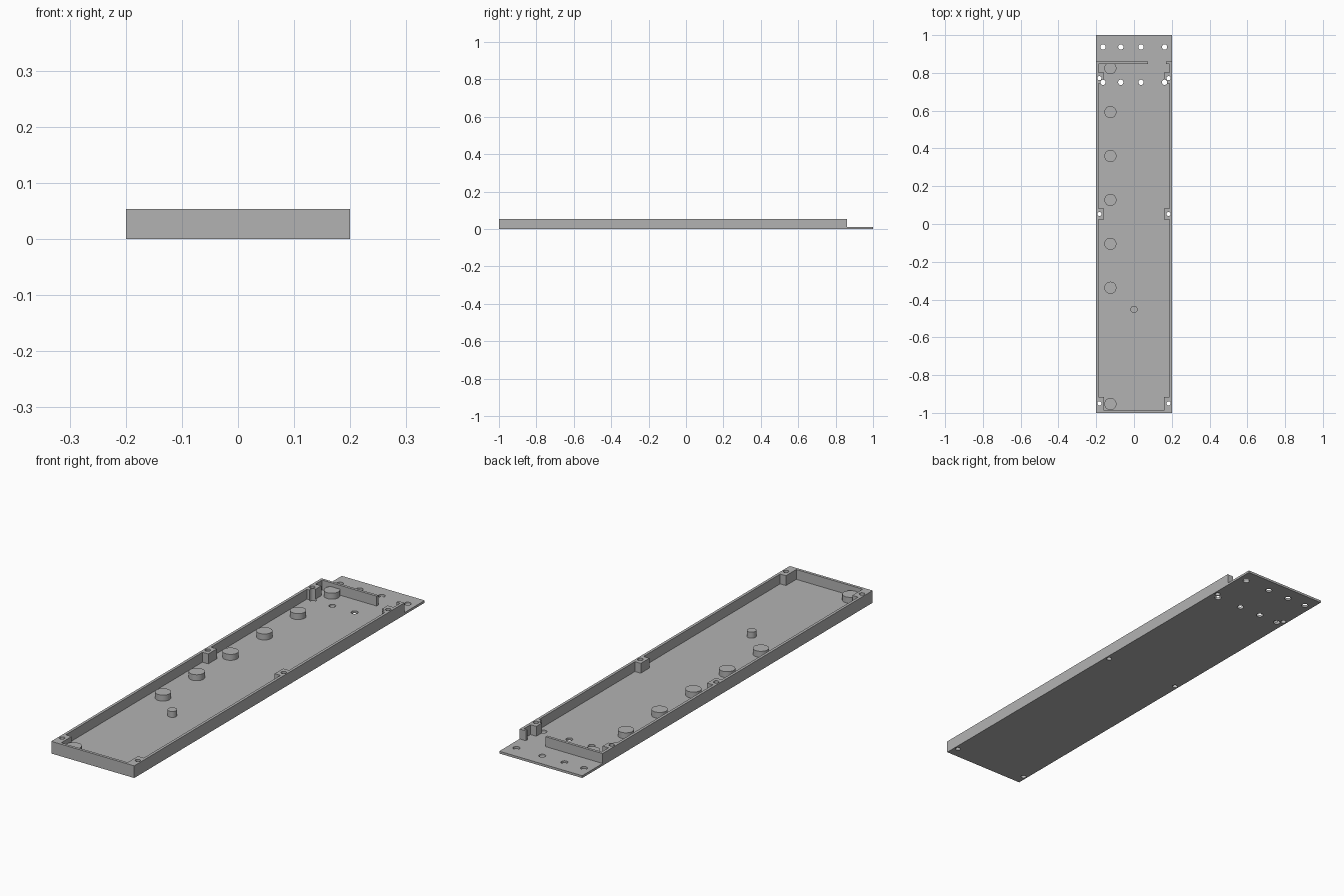
import bpy, bmesh
from mathutils import Matrix

if "Cube" in bpy.data.objects:
    bpy.data.objects.remove(bpy.data.objects["Cube"], do_unlink=True)

FLOOR, RIM, WALL = 0.01, 0.053, 0.012
HALF_W, HALF_L, BACK = 0.2, 1.0, 0.86

grey = bpy.data.materials.new("plain grey")
grey.use_nodes = True
grey.diffuse_color = (0.45, 0.45, 0.45, 1)
grey.node_tree.nodes["Principled BSDF"].inputs["Base Color"].default_value = (0.45, 0.45, 0.45, 1)


def finish(name, bm):
    bmesh.ops.recalc_face_normals(bm, faces=bm.faces)
    mesh = bpy.data.meshes.new(name)
    bm.to_mesh(mesh)
    bm.free()
    mesh.materials.append(grey)
    obj = bpy.data.objects.new(name, mesh)
    bpy.context.collection.objects.link(obj)
    return obj


def prism(name, outline, z0, z1):
    """Extrude a flat outline from z0 to z1."""
    bm = bmesh.new()
    face = bm.faces.new([bm.verts.new((x, y, z0)) for x, y in outline])
    top = bmesh.ops.extrude_face_region(bm, geom=[face])["geom"]
    bmesh.ops.translate(bm, vec=(0, 0, z1 - z0),
                        verts=[v for v in top if isinstance(v, bmesh.types.BMVert)])
    return finish(name, bm)


def block(name, x0, x1, y0, y1, z0, z1):
    return prism(name, [(x0, y0), (x1, y0), (x1, y1), (x0, y1)], z0, z1)


def cylinders(name, spots, z0, z1):
    """Upright cylinders, one per (x, y, radius)."""
    bm = bmesh.new()
    for x, y, r in spots:
        bmesh.ops.create_cone(bm, cap_ends=True, segments=32, radius1=r, radius2=r,
                              depth=z1 - z0,
                              matrix=Matrix.Translation((x, y, (z0 + z1) / 2)))
    return finish(name, bm)


# Floor with the mounting tab at the back
parts = [block("base_plate", -HALF_W, HALF_W, -HALF_L, HALF_L, 0, FLOOR)]

# Rim wall, open along part of the back
ix, iy = HALF_W - WALL, HALF_L - WALL
gap_left, gap_right = 0.075, 0.17
parts.append(prism("rim_wall", [
    (gap_left, BACK), (-HALF_W, BACK), (-HALF_W, -HALF_L), (HALF_W, -HALF_L),
    (HALF_W, BACK), (gap_right, BACK), (gap_right, BACK - WALL), (ix, BACK - WALL),
    (ix, -iy), (-ix, -iy), (-ix, BACK - WALL), (gap_left, BACK - WALL)], FLOOR, RIM))

# Screw posts along both sides
for place, y0, y1 in (("front", -iy, -0.917), ("middle", 0.024, 0.083), ("back", 0.743, 0.802)):
    for side, s in (("left", 1), ("right", -1)):
        x0, x1 = sorted((s * 0.16, s * ix))
        parts.append(block(f"{place}_{side}_screw_post", x0, x1, y0, y1, FLOOR, RIM))

# Holes through the posts, the floor and the tab
holes = [(s * 0.183, y, 0.011) for s in (-1, 1) for y in (-0.95, 0.053, 0.772)]
holes += [(x, y, 0.014) for x in (-0.164, -0.07, 0.037, 0.162) for y in (0.937, 0.75)]
cutter = cylinders("hole_cutter", holes, -0.05, 0.1)
cutter.hide_render = True
for part in parts:
    mod = part.modifiers.new("holes", "BOOLEAN")
    mod.operation, mod.solver, mod.object = "DIFFERENCE", "EXACT", cutter
    bpy.context.view_layer.objects.active = part
    bpy.ops.object.modifier_apply(modifier=mod.name)
bpy.data.objects.remove(cutter, do_unlink=True)

# Round support pads in a row, and one small peg
pad_rows = [0.825 - 0.2325 * i for i in range(6)] + [-0.953]
pads = cylinders("support_pads", [(-0.125, y, 0.032) for y in pad_rows], FLOOR, 0.036)
peg = cylinders("small_peg", [(0, -0.452, 0.019)], FLOOR, 0.036)

# Smooth the round sides and keep the edges sharp
bpy.ops.object.select_all(action="DESELECT")
for obj in parts + [pads, peg]:
    obj.select_set(True)
bpy.context.view_layer.objects.active = peg
bpy.ops.object.shade_smooth_by_angle()
